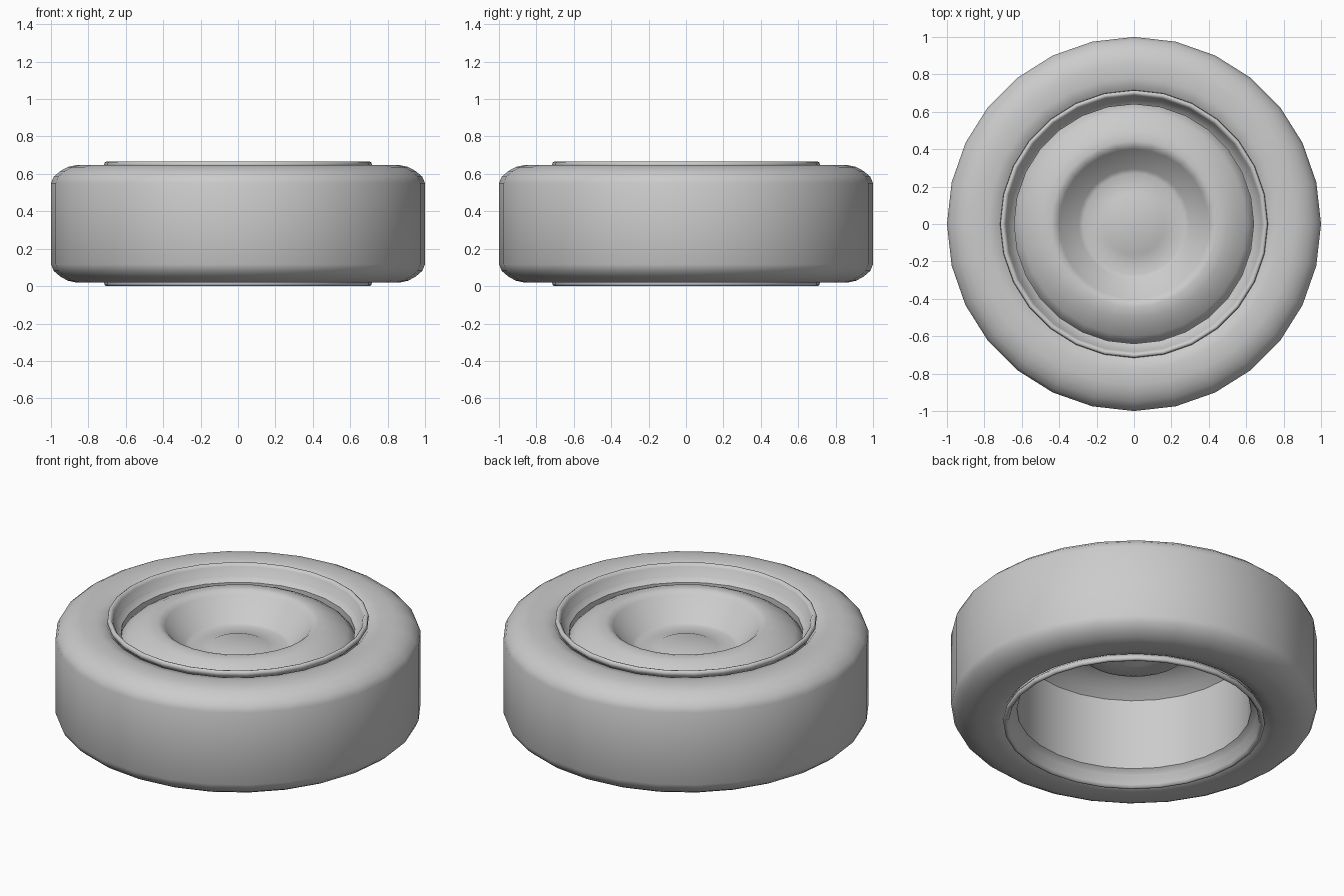
import bpy
import bmesh
import math
from mathutils import Matrix

SEGMENTS = 28
MID = 0.333

cube = bpy.data.objects.get("Cube")
if cube:
    bpy.data.objects.remove(cube, do_unlink=True)

grey = bpy.data.materials.new("plain grey")
grey.use_nodes = True
colour = (0.6, 0.6, 0.6, 1.0)
grey.diffuse_color = colour
grey.node_tree.nodes["Principled BSDF"].inputs["Base Color"].default_value = colour


def lathe(name, profile, closed=False):
    """Spin an (r, z) profile about the z axis."""
    bm = bmesh.new()
    verts = [bm.verts.new((r, 0, z)) for r, z in profile]
    edges = [bm.edges.new(pair) for pair in zip(verts, verts[1:])]
    if closed:
        edges.append(bm.edges.new((verts[-1], verts[0])))
    bmesh.ops.spin(bm, geom=verts + edges, axis=(0, 0, 1), cent=(0, 0, 0),
                   angle=math.tau, steps=SEGMENTS, use_merge=True)
    bmesh.ops.remove_doubles(bm, verts=bm.verts, dist=0.0005)
    bmesh.ops.recalc_face_normals(bm, faces=bm.faces)
    mesh = bpy.data.meshes.new(name)
    bm.to_mesh(mesh)
    bm.free()
    mesh.materials.append(grey)
    obj = bpy.data.objects.new(name, mesh)
    bpy.context.collection.objects.link(obj)
    bpy.ops.object.select_all(action="DESELECT")
    obj.select_set(True)
    bpy.context.view_layer.objects.active = obj
    bpy.ops.object.shade_smooth_by_angle(angle=math.radians(50))
    return obj


def mirrored(half):
    """Continue an upper half profile with its reflection below."""
    return half + [(r, 2 * MID - z) for r, z in reversed(half)]


# Tyre with rounded shoulders
lathe("tyre", mirrored([(0.67, 0.57), (0.70, 0.61), (0.72, 0.635), (0.78, 0.648),
                        (0.86, 0.648), (0.91, 0.637), (0.95, 0.615),
                        (0.985, 0.585), (1.0, 0.55)]), closed=True)

# Hollow rim barrel with a rolled lip at both ends
outer = [(0.66, 0.52), (0.67, 0.60), (0.705, 0.63), (0.716, 0.645), (0.714, 0.66),
         (0.705, 0.666), (0.695, 0.664), (0.685, 0.65), (0.672, 0.60), (0.64, 0.575)]
lathe("rim", outer + [(r, 2 * MID - z) for r, z in reversed(outer)], closed=True)

# Domed centre disc with a sunken bowl, thin enough to show the bowl from below
dish = [(0.0, 0.497), (0.15, 0.497), (0.17, 0.488), (0.27, 0.483), (0.295, 0.492),
        (0.40, 0.615), (0.42, 0.632), (0.445, 0.638), (0.50, 0.628),
        (0.55, 0.605), (0.60, 0.575), (0.645, 0.535)]
lathe("centre_disc", dish + [(r, z - 0.02) for r, z in reversed(dish)])
